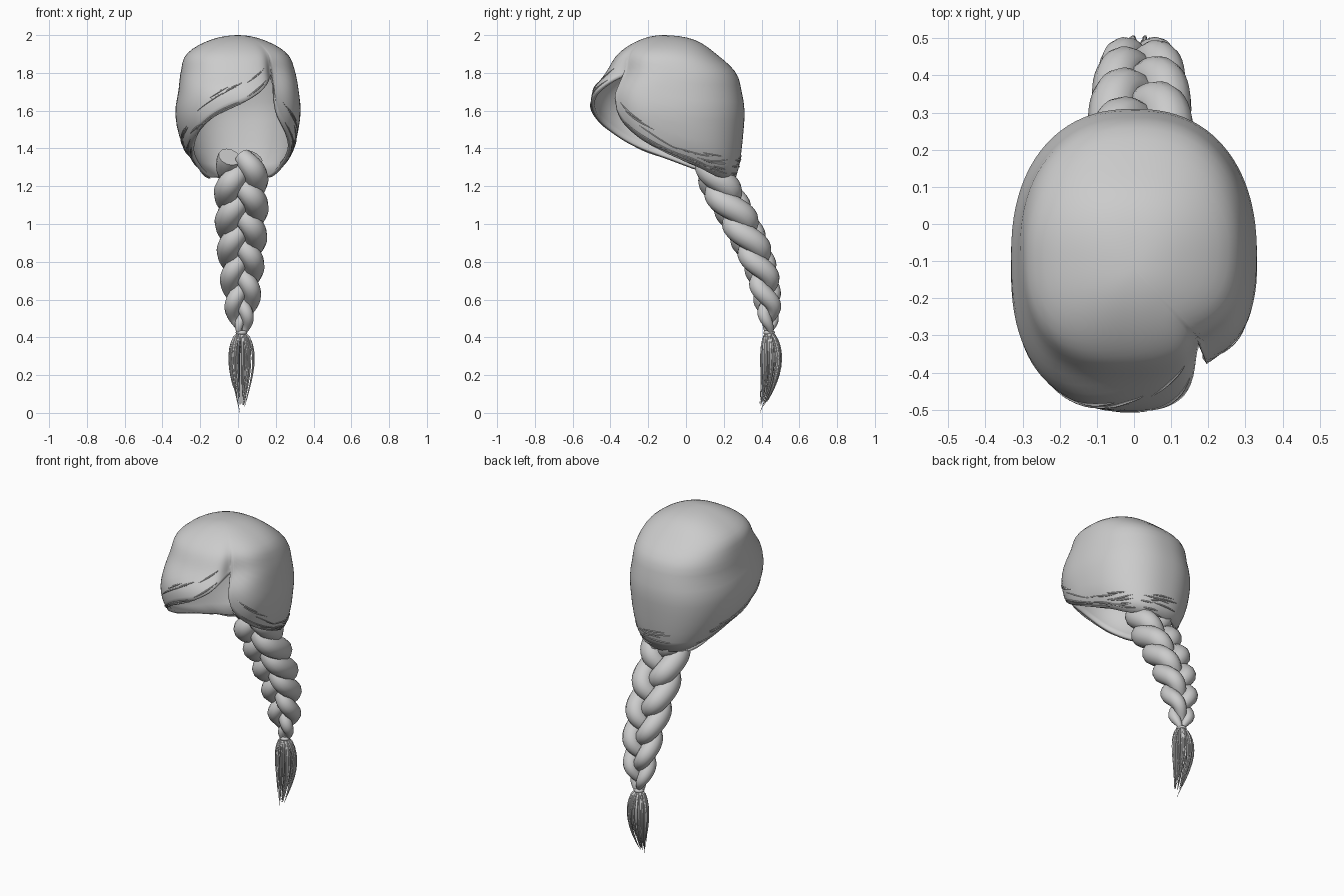
import bpy, bmesh, math, random
from mathutils import Vector

random.seed(4)
if "Cube" in bpy.data.objects:
    bpy.data.objects.remove(bpy.data.objects["Cube"])

hair = bpy.data.materials.new("hair_grey")
hair.use_nodes = True
GREY = (0.6, 0.6, 0.6, 1)
hair.diffuse_color = GREY
hair.node_tree.nodes["Principled BSDF"].inputs["Base Color"].default_value = GREY


def lookup(table, x):
    """Smooth interpolation of rows (key, values...) at key x."""
    x = min(max(x, table[0][0]), table[-1][0])
    i = 0
    while i < len(table) - 2 and table[i + 1][0] < x:
        i += 1

    def slope(k, c):
        a, b = table[max(k - 1, 0)], table[min(k + 1, len(table) - 1)]
        return (b[c] - a[c]) / (b[0] - a[0])

    p, q = table[i], table[i + 1]
    h = q[0] - p[0]
    t = (x - p[0]) / h
    out = []
    for c in range(1, len(p)):
        out.append((2*t**3 - 3*t*t + 1) * p[c] + (t**3 - 2*t*t + t) * h * slope(i, c)
                   + (3*t*t - 2*t**3) * q[c] + (t**3 - t*t) * h * slope(i + 1, c))
    return out


def finish(obj):
    obj.data.materials.clear()
    obj.data.materials.append(hair)
    bpy.ops.object.select_all(action='DESELECT')
    obj.select_set(True)
    bpy.context.view_layer.objects.active = obj
    if obj.type == 'CURVE':
        bpy.ops.object.convert(target='MESH')
    bpy.ops.object.shade_smooth_by_angle(angle=math.radians(50))


def strands(name, paths, sides=2):
    """Tubes along paths of (point, radius)."""
    cu = bpy.data.curves.new(name, 'CURVE')
    cu.dimensions = '3D'
    cu.bevel_depth = 1
    cu.bevel_resolution = sides
    cu.use_fill_caps = True
    for path in paths:
        sp = cu.splines.new('POLY')
        sp.points.add(len(path) - 1)
        for pt, (co, r) in zip(sp.points, path):
            pt.co = (*co, 1)
            pt.radius = r
    obj = bpy.data.objects.new(name, cu)
    bpy.context.collection.objects.link(obj)
    finish(obj)


# Cap sections: height, centre y, half depth, centre x, half width
SECTIONS = [(2.0, -.12, 0, 0, 0), (1.98, -.10, .13, -.005, .125), (1.9, -.10, .26, -.005, .267),
            (1.8, -.08, .345, 0, .304), (1.7, -.10, .395, .003, .319), (1.6, -.095, .405, 0, .332),
            (1.5, -.08, .385, 0, .32), (1.4, -.04, .335, .005, .29), (1.3, .05, .23, .01, .225),
            (1.2, .12, .13, .01, .14)]
PROFILE = [(math.sqrt(2 - r[0]), *r[1:]) for r in SECTIONS]
PART = -52
# Hemline: angle around the head (front is -90, left is 0), height
HEM = [(-52, 1.79), (-49, 1.64), (-45, 1.57), (-30, 1.47), (-15, 1.39), (0, 1.31), (20, 1.255),
       (50, 1.245), (90, 1.24), (130, 1.245), (160, 1.25), (180, 1.285), (200, 1.35), (215, 1.405),
       (232, 1.48), (255, 1.575), (270, 1.63), (290, 1.71), (303, 1.77), (308, 1.79)]


def cap_point(deg, s, grow=1.0):
    """Point on the hair cap; s is the square root of the depth below the crown."""
    yc, b, xc, a = lookup(PROFILE, s)
    c, d = math.cos(math.radians(deg)), math.sin(math.radians(deg))
    # the swept side of the fringe is a little squarer
    power = .78 if c < 0 and d < 0 else .87
    c, d = (math.copysign(abs(v) ** power, v) for v in (c, d))
    gap = (deg - PART + 180) % 360 - 180
    fade = min(max((s - .2) / .25, 0), 1)
    k = grow * (1 - .13 * fade * math.exp(-(gap / (22 if gap > 0 else 9)) ** 2))
    return Vector((xc + a * c * k, yc + b * d * k, 2 - s * s))


def hem_s(deg, lift=0.0):
    return math.sqrt(2 - lookup(HEM, deg)[0] - lift)


# Hair cap: rings from the crown down to the hemline
COLS, ROWS = 108, 22
bm = bmesh.new()
crown = bm.verts.new((0, -.12, 2))
grid = []
for i in range(COLS + 1):
    # angles crowd together towards the parting
    u = i / COLS
    deg = PART + 360 * (u - .15 * math.sin(2 * math.pi * u) / math.pi)
    grid.append([bm.verts.new(cap_point(deg, hem_s(deg) * j / ROWS)) for j in range(1, ROWS + 1)])
for a, b in zip(grid, grid[1:]):
    bm.faces.new((crown, a[0], b[0]))
    for j in range(ROWS - 1):
        bm.faces.new((a[j], a[j + 1], b[j + 1], b[j]))
bmesh.ops.remove_doubles(bm, verts=bm.verts, dist=0.0005)
bmesh.ops.recalc_face_normals(bm, faces=bm.faces)
if sum(f.normal.z for f in bm.faces) < 0:
    bmesh.ops.reverse_faces(bm, faces=bm.faces)
mesh = bpy.data.meshes.new("hair_cap")
bm.to_mesh(mesh)
bm.free()
cap = bpy.data.objects.new("hair_cap", mesh)
bpy.context.collection.objects.link(cap)
shell = cap.modifiers.new("thickness", 'SOLIDIFY')
shell.thickness = 0.02
shell.offset = -1
finish(cap)

# Loose locks sweeping along the hemline, from the parting to the nape
locks = []
for side in (0, 1):
    for n in range(24):
        start, span = random.uniform(0, 125), random.uniform(14, 38)
        lift, drift = random.uniform(-.005, .12), random.uniform(-.015, .03)
        path = []
        for k in range(11):
            t = k / 10
            off = start + span * t
            deg = 300 - off if side else -42 + off
            p = cap_point(deg, hem_s(deg, lift + drift * t), 1.002)
            path.append((p, .0008 + .0038 * math.sin(math.pi * t)))
        locks.append(path)
strands("hemline_locks", locks, 1)

# Braid: height, centre y, half width
BRAID = [(.42, .44, .025), (.5, .44, .07), (.6, .43, .097), (.75, .40, .115), (.9, .34, .13),
         (1.05, .265, .138), (1.2, .18, .14), (1.37, .13, .125)]
for n, name in enumerate(("middle", "left", "right")):
    path = []
    for k in range(97):
        z = 1.355 - .935 * k / 96
        y, w = lookup(BRAID, z)
        t = 2 * math.pi * ((1.36 - z) / .47 + n / 3)
        x = .018 + .56 * w * math.sin(t)
        r = w * (.39 + .09 * abs(math.sin(t)))
        path.append((Vector((x, y - .32 * w * math.sin(2 * t), z)), r))
    strands("braid_strand_" + name, [path], 4)

# Tie at the end of the braid
bpy.ops.mesh.primitive_torus_add(major_radius=.02, minor_radius=.011, major_segments=20,
                                 minor_segments=8, location=(.018, .44, .425))
bpy.context.object.name = "braid_tie"
finish(bpy.context.object)

# Tassel: thin tapering hairs that swell out and gather at the tip
hairs = []
for n in range(75):
    ang, rad = random.uniform(0, 2 * math.pi), .06 * math.sqrt(random.random())
    end = 0 if n == 0 else random.uniform(.03, .2)
    path = []
    for k in range(11):
        t = k / 10
        z = .43 + (end - .43) * t
        depth = (.43 - z) / .43
        swell = .008 + rad * math.sin(math.pi * depth ** .65)
        x = .018 + swell * math.cos(ang)
        y = .44 + .02 * math.sin(math.pi * depth) - .05 * depth ** 2 + .8 * swell * math.sin(ang)
        path.append((Vector((x, y, z)), .0075 * (1 - t) ** .6 + .0006))
    hairs.append(path)
strands("braid_tassel", hairs, 1)
